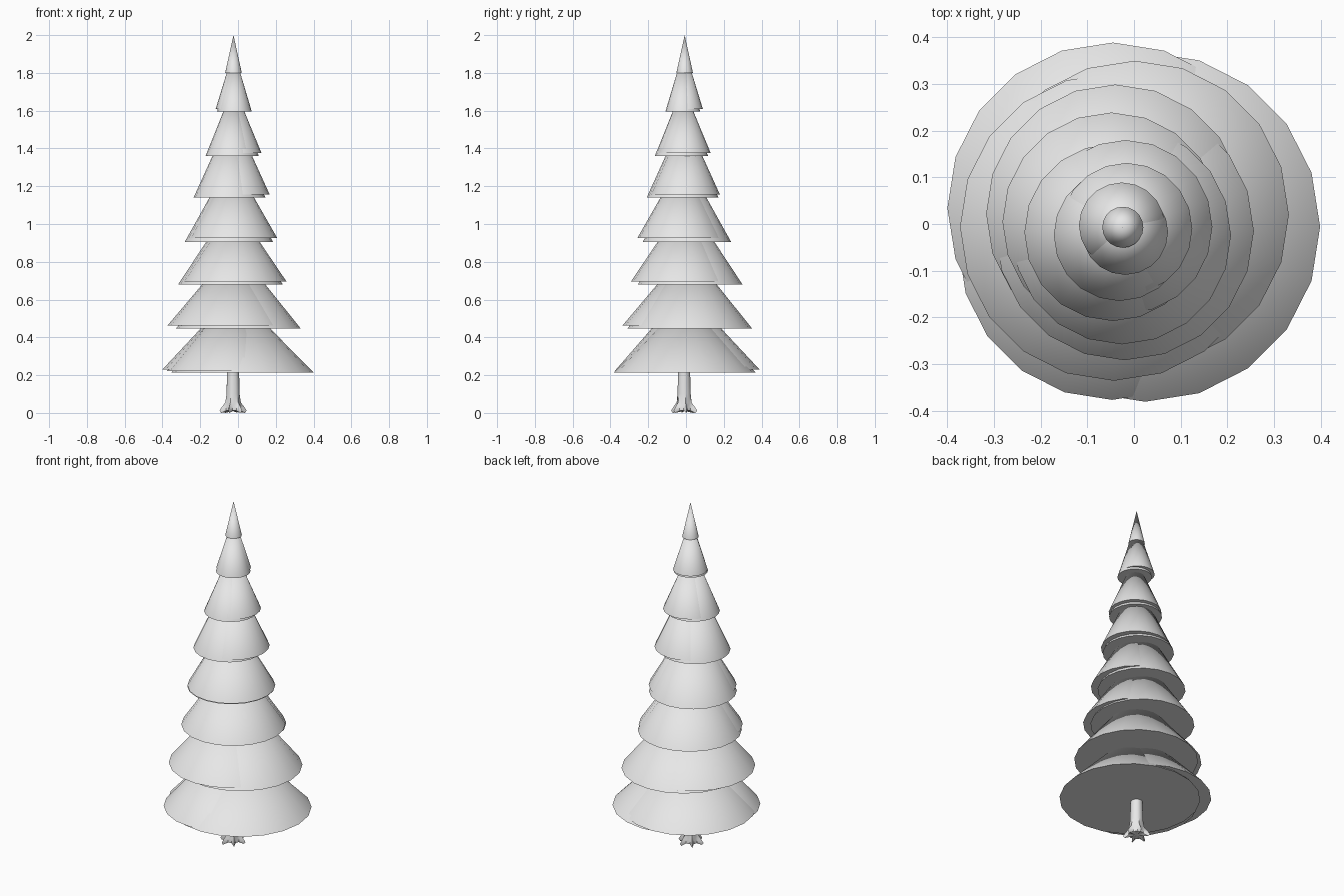
import bpy, bmesh, math

if "Cube" in bpy.data.objects:
    bpy.data.objects.remove(bpy.data.objects["Cube"])

grey = bpy.data.materials.new("light_grey")
grey.diffuse_color = (0.8, 0.8, 0.8, 1)
grey.use_nodes = True
grey.node_tree.nodes["Principled BSDF"].inputs["Base Color"].default_value = grey.diffuse_color


def finish(obj, angle):
    obj.data.materials.append(grey)
    bpy.ops.object.select_all(action='DESELECT')
    obj.select_set(True)
    bpy.context.view_layer.objects.active = obj
    bpy.ops.object.shade_smooth_by_angle(angle=math.radians(angle))


# Foliage: each tier is a cluster of slightly shifted cones (x, y, base z, radius, height)
tiers = [
    [(0.024, -0.006, 0.215, 0.375, 0.38), (-0.045, 0.034, 0.23, 0.355, 0.38),
     (-0.047, -0.047, 0.222, 0.33, 0.38)],
    [(0.002, 0.02, 0.447, 0.33, 0.41), (-0.043, -0.006, 0.463, 0.33, 0.39)],
    [(-0.04, 0.022, 0.68, 0.277, 0.42), (-0.02, -0.015, 0.695, 0.277, 0.41)],
    [(-0.048, 0.005, 0.905, 0.234, 0.42), (-0.026, -0.024, 0.925, 0.234, 0.41)],
    [(-0.045, -0.018, 1.14, 0.19, 0.42), (-0.018, -0.006, 1.155, 0.186, 0.41)],
    [(-0.031, -0.024, 1.36, 0.141, 0.35), (-0.016, -0.01, 1.375, 0.141, 0.34)],
    [(-0.019, -0.017, 1.595, 0.092, 0.31), (-0.026, -0.003, 1.61, 0.092, 0.3)],
    [(-0.024, -0.007, 1.8, 0.044, 0.2)],
]
for t, cones in enumerate(tiers, 1):
    for c, (x, y, z, r, h) in enumerate(cones, 1):
        bpy.ops.mesh.primitive_cone_add(vertices=20, radius1=r, radius2=0, depth=h,
                                        location=(x, y, z + h / 2))
        cone = bpy.context.object
        cone.name = f"branch_tier_{t}_cone_{c}"
        finish(cone, 30)

# Trunk: stacked rings, every fourth side flares out into a root
SIDES = 24
rings = [  # valley z, valley radius, root z, root radius
    (0.012, 0.042, 0.0, 0.064),
    (0.022, 0.042, 0.012, 0.073),
    (0.036, 0.040, 0.032, 0.060),
    (0.055, 0.037, 0.055, 0.042),
    (0.10, 0.035, 0.10, 0.035),
    (0.40, 0.027, 0.40, 0.027),
]
bm = bmesh.new()
loops = []
for vz, vr, rz, rr in rings:
    loop = []
    for i in range(SIDES):
        a = 2 * math.pi * (i + 0.7) / SIDES
        z, r = (rz, rr) if i % 4 == 0 else (vz, vr)
        loop.append(bm.verts.new((r * math.cos(a), r * math.sin(a), z)))
    loops.append(loop)
for lo, hi in zip(loops, loops[1:]):
    for i in range(SIDES):
        j = (i + 1) % SIDES
        bm.faces.new((lo[i], lo[j], hi[j], hi[i]))
bm.faces.new(loops[-1])
centre = bm.verts.new((0, 0, 0.01))
for i in range(SIDES):
    bm.faces.new((centre, loops[0][(i + 1) % SIDES], loops[0][i]))
mesh = bpy.data.meshes.new("trunk")
bm.to_mesh(mesh)
bm.free()
trunk = bpy.data.objects.new("trunk", mesh)
trunk.location = (-0.026, -0.01, 0)
bpy.context.collection.objects.link(trunk)
finish(trunk, 40)
